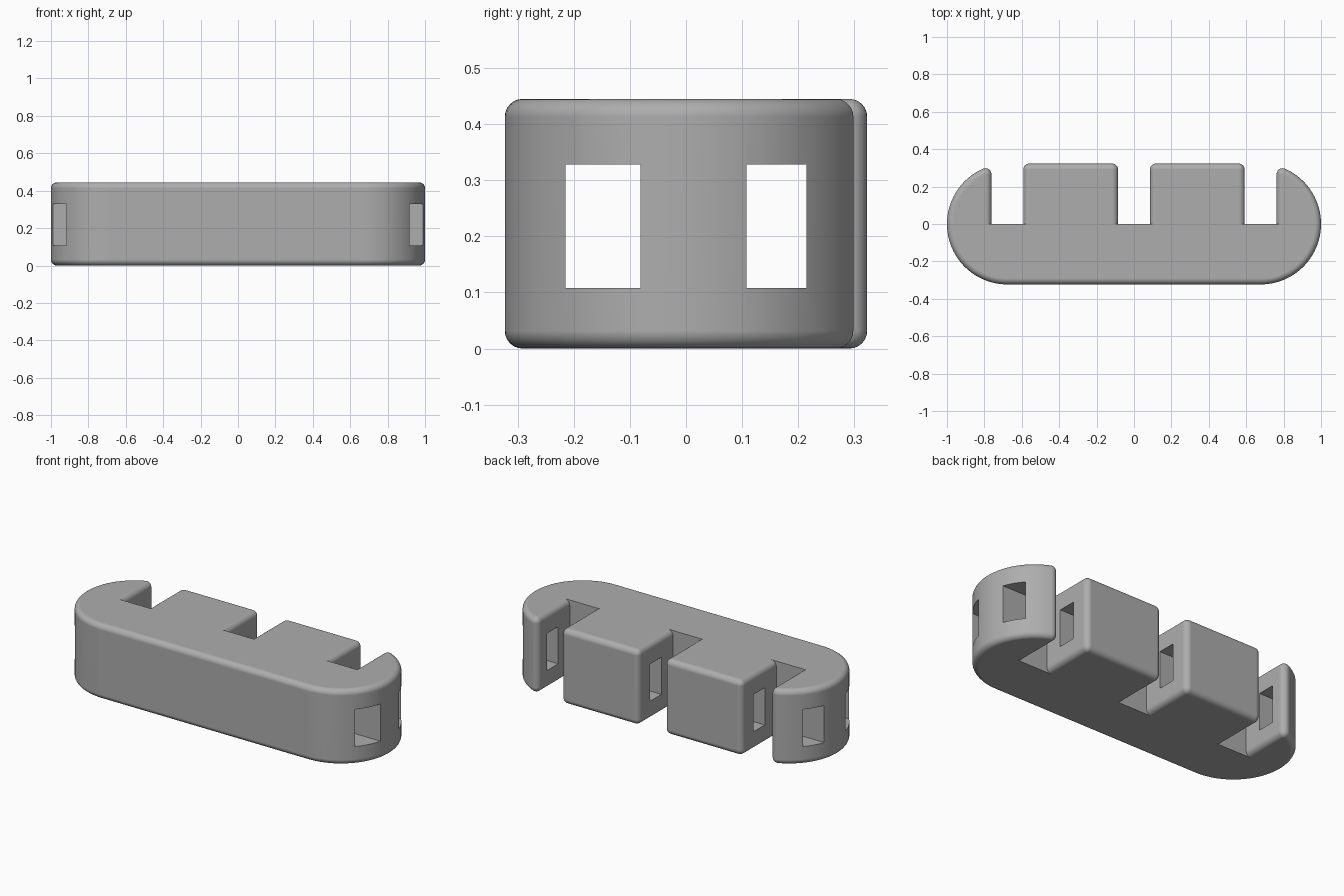
import bpy, bmesh
from math import sin, cos, pi, atan2, sqrt

if "Cube" in bpy.data.objects:
    bpy.data.objects.remove(bpy.data.objects["Cube"], do_unlink=True)

HEIGHT = 0.445
RADIUS = 0.323          # rounded ends
END_X = 1 - RADIUS      # centre of each rounded end, and of each outer slot
SLOT = 0.085            # half width of a slot
FILLET = 0.032
STEPS = 6

grey = bpy.data.materials.new("grey plastic")
grey.use_nodes = True
grey.diffuse_color = (0.42, 0.42, 0.42, 1)
grey.node_tree.nodes["Principled BSDF"].inputs["Base Color"].default_value = grey.diffuse_color


def arc(cx, cy, r, start, end, steps):
    angles = [start + (end - start) * i / steps for i in range(steps + 1)]
    return [(cx + r * cos(a), cy + r * sin(a)) for a in angles]


def outline(inset):
    """Slotted stadium outline; only the slot backs keep their place when inset."""
    r = FILLET - inset
    back = RADIUS - FILLET
    tip_x = END_X + SLOT + FILLET
    tip_y = sqrt(back ** 2 - (tip_x - END_X) ** 2)
    tip_angle = atan2(tip_y, tip_x - END_X)
    half = [(SLOT + inset, 0)]
    half += arc(SLOT + FILLET, back, r, pi, pi / 2, STEPS)
    half += arc(END_X - SLOT - FILLET, back, r, pi / 2, 0, STEPS)
    half += [(END_X - SLOT - inset, 0), (END_X + SLOT + inset, 0)]
    half += arc(tip_x, tip_y, r, pi, tip_angle, STEPS)
    half += arc(END_X, 0, RADIUS - inset, tip_angle, -pi / 2, 40)[1:]
    return half + [(-x, y) for x, y in reversed(half)]


# Body: outlines stacked along a quarter-round at the bottom and the top
layers = []
for i in range(STEPS + 1):
    a = pi / 2 * i / STEPS
    layers.append((FILLET * (1 - cos(a)), FILLET * (1 - sin(a))))
levels = [(z, d) for d, z in reversed(layers)] + [(HEIGHT - z, d) for d, z in layers]

bm = bmesh.new()
rings = [[bm.verts.new((x, y, z)) for x, y in outline(d)] for z, d in levels]
for low, high in zip(rings, rings[1:]):
    for i in range(len(low)):
        j = (i + 1) % len(low)
        bm.faces.new((low[i], low[j], high[j], high[i]))
bm.faces.new(rings[0])
bm.faces.new(rings[-1])
bmesh.ops.remove_doubles(bm, verts=bm.verts, dist=0.0001)
bmesh.ops.recalc_face_normals(bm, faces=bm.faces)
mesh = bpy.data.meshes.new("slotted_body")
bm.to_mesh(mesh)
bm.free()
body = bpy.data.objects.new("slotted_body", mesh)
bpy.context.collection.objects.link(body)
mesh.materials.append(grey)


# Strap channels running through the whole length
def cut_channel(y0, y1, z0=0.108, z1=0.328):
    bpy.ops.mesh.primitive_cube_add(size=1, location=(0, (y0 + y1) / 2, (z0 + z1) / 2))
    cutter = bpy.context.object
    cutter.name = "channel_cutter"
    cutter.scale = (3, y1 - y0, z1 - z0)
    cutter.hide_render = True
    cutter.data.materials.append(grey)
    bpy.ops.object.select_all(action='DESELECT')
    body.select_set(True)
    bpy.context.view_layer.objects.active = body
    cut = body.modifiers.new("channel", 'BOOLEAN')
    cut.operation = 'DIFFERENCE'
    cut.solver = 'EXACT'
    cut.object = cutter
    bpy.ops.object.modifier_apply(modifier=cut.name)
    bpy.data.objects.remove(cutter, do_unlink=True)


cut_channel(-0.215, -0.081)
cut_channel(0.108, 0.215)

# Smooth rounds with crisp slot and channel edges
bpy.ops.object.shade_smooth_by_angle(angle=pi / 6)
weighted = body.modifiers.new("even_shading", 'WEIGHTED_NORMAL')
weighted.keep_sharp = True
